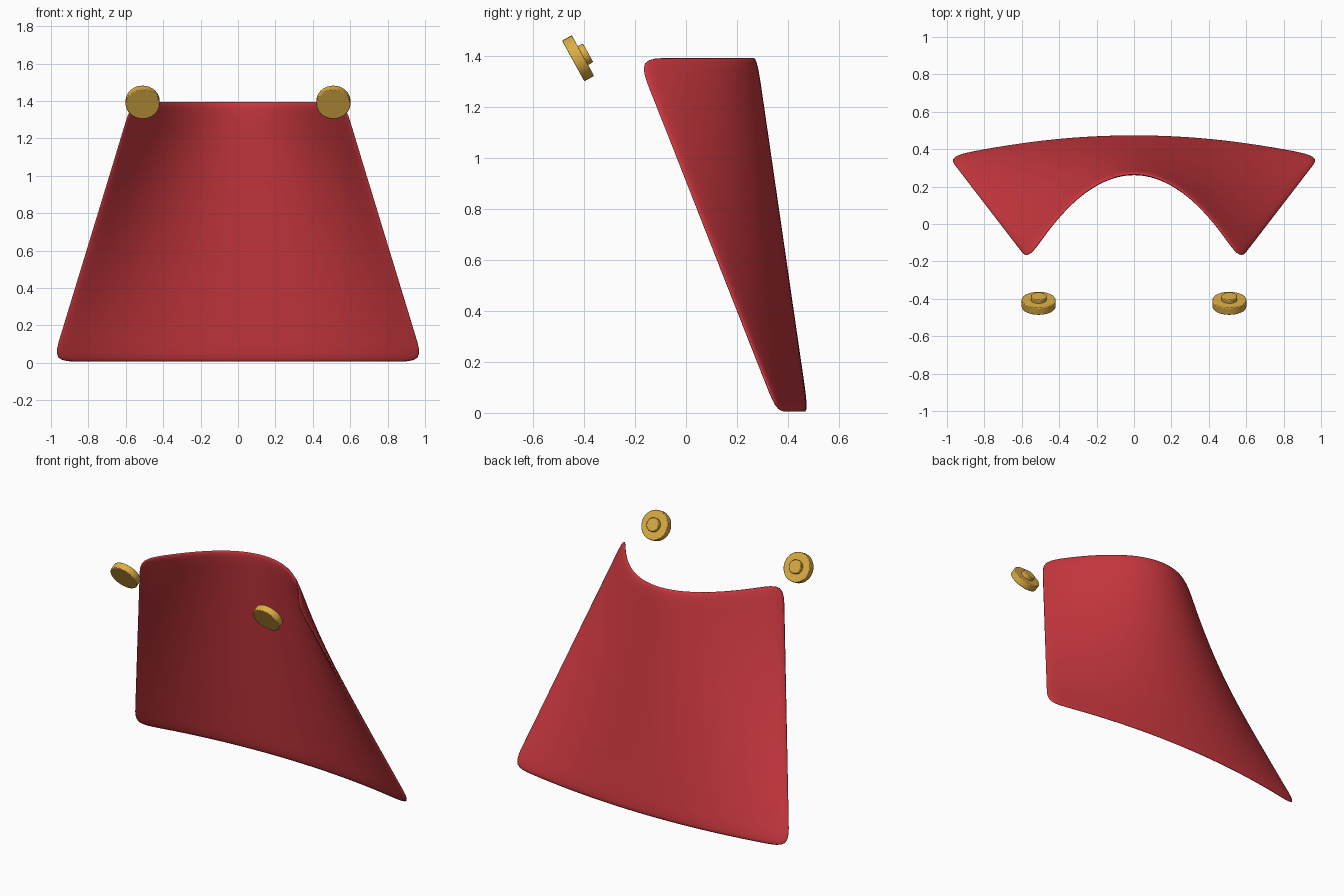
import bpy, bmesh, math
from mathutils import Matrix

if "Cube" in bpy.data.objects:
    bpy.data.objects.remove(bpy.data.objects["Cube"])


def material(name, color):
    m = bpy.data.materials.new(name)
    m.diffuse_color = color
    m.use_nodes = True
    m.node_tree.nodes["Principled BSDF"].inputs["Base Color"].default_value = m.diffuse_color
    return m


def add_object(name, bm, mat):
    bmesh.ops.recalc_face_normals(bm, faces=bm.faces)
    mesh = bpy.data.meshes.new(name)
    bm.to_mesh(mesh)
    bm.free()
    obj = bpy.data.objects.new(name, mesh)
    bpy.context.collection.objects.link(obj)
    mesh.materials.append(mat)
    mesh.shade_smooth()
    return obj


red = material("red_cloth", (0.60, 0.04, 0.05, 1))
gold = material("gold", (0.72, 0.42, 0.06, 1))

# Cape: cloth sheet, tightly curved at the shoulders and wide at the hem
COLS, ROWS, HEIGHT = 12, 10, 1.4
bm = bmesh.new()
grid = []
for r in range(ROWS + 1):
    t = r / ROWS
    row = []
    for c in range(COLS + 1):
        u = 2 * c / COLS - 1
        x = u * (1.0 + (0.57 - 1.0) * t)
        bottom_y = 0.47 - 0.11 * u * u
        top_y = 0.27 - 0.47 * u * u
        row.append(bm.verts.new((x, bottom_y + (top_y - bottom_y) * t, HEIGHT * t)))
    grid.append(row)
for r in range(ROWS):
    for c in range(COLS):
        bm.faces.new((grid[r][c], grid[r][c + 1], grid[r + 1][c + 1], grid[r + 1][c]))
cape = add_object("cape", bm, red)
solid = cape.modifiers.new("thickness", 'SOLIDIFY')
solid.thickness = 0.025
solid.offset = 0
sub = cape.modifiers.new("smooth", 'SUBSURF')
sub.levels = sub.render_levels = 2

# Clasps: tilted disc with a small raised stud on its back face
for side, x in (("left", -0.51), ("right", 0.51)):
    place = Matrix.Translation((x, -0.424, 1.393)) @ Matrix.Rotation(math.radians(-61.2), 4, 'X')
    for part, radius, depth, offset in (("disc", 0.091, 0.044, 0), ("stud", 0.042, 0.03, 0.03)):
        bm = bmesh.new()
        bmesh.ops.create_cone(bm, cap_ends=True, segments=32, radius1=radius, radius2=radius,
                              depth=depth, matrix=Matrix.Translation((0, 0, offset)))
        obj = add_object(f"{side}_clasp_{part}", bm, gold)
        obj.matrix_world = place
        bevel = obj.modifiers.new("soft_edge", 'BEVEL')
        bevel.width = 0.004
        bevel.segments = 2
        obj.data.set_sharp_from_angle(angle=math.radians(40))
